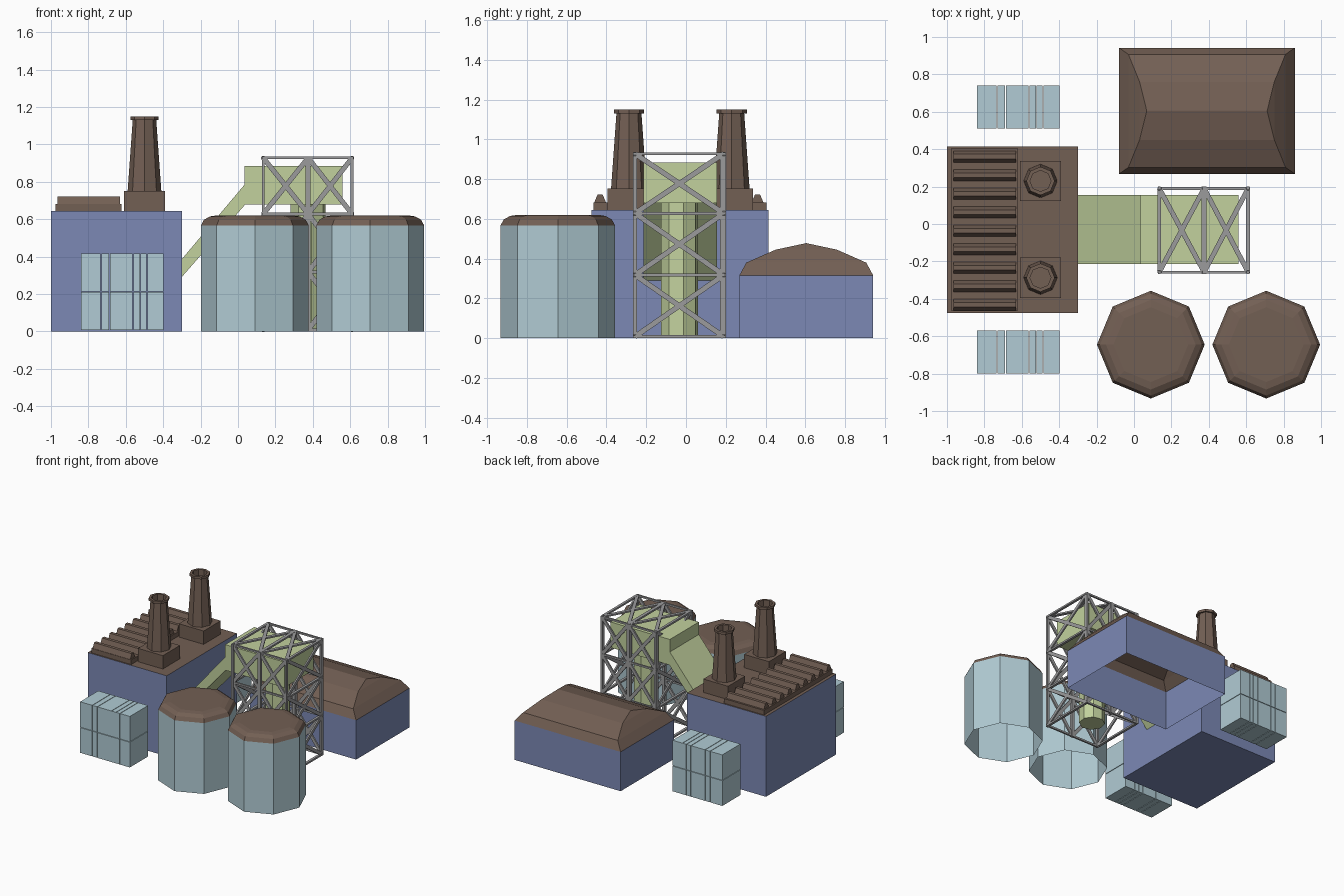
import bpy, bmesh, math
from mathutils import Vector, Matrix

default = bpy.data.objects.get("Cube")
if default:
    bpy.data.objects.remove(default, do_unlink=True)


def material(name, rgb):
    m = bpy.data.materials.new(name)
    m.use_nodes = True
    m.diffuse_color = (*rgb, 1)
    m.node_tree.nodes["Principled BSDF"].inputs["Base Color"].default_value = (*rgb, 1)
    return m


BLUE = material("wall blue", (0.20, 0.25, 0.46))
PALE = material("pale blue metal", (0.44, 0.60, 0.66))
GREEN = material("pale green", (0.54, 0.64, 0.34))
BROWN = material("roof brown", (0.17, 0.115, 0.088))
GREY = material("steel grey", (0.33, 0.33, 0.335))


def finish(name, bm, *mats, rule=None, fix=True):
    if fix:
        bmesh.ops.recalc_face_normals(bm, faces=bm.faces)
    bm.normal_update()
    if rule:
        for f in bm.faces:
            f.material_index = int(rule(f))
    mesh = bpy.data.meshes.new(name)
    bm.to_mesh(mesh)
    bm.free()
    for m in mats:
        mesh.materials.append(m)
    obj = bpy.data.objects.new(name, mesh)
    bpy.context.collection.objects.link(obj)
    return obj


def add_box(bm, lo, hi):
    lo, hi = Vector(lo), Vector(hi)
    mat = Matrix.Translation((lo + hi) / 2) @ Matrix.Diagonal((*(hi - lo), 1))
    bmesh.ops.create_cube(bm, size=1, matrix=mat)


def add_loft(bm, rings, cap_start=False, cap_end=False):
    """Skin a list of equally long point rings."""
    loops = [[bm.verts.new(p) for p in ring] for ring in rings]
    n = len(loops[0])
    for a, b in zip(loops, loops[1:]):
        for i in range(n):
            j = (i + 1) % n
            bm.faces.new((a[i], a[j], b[j], b[i]))
    if cap_start:
        bm.faces.new(loops[0][::-1])
    if cap_end:
        bm.faces.new(loops[-1])


def circle(cx, cy, r, z, turn=0.0, n=8):
    angles = [turn + math.tau * i / n for i in range(n)]
    return [(cx + r * math.cos(a), cy + r * math.sin(a), z) for a in angles]


def rect(x0, x1, y0, y1, z):
    return [(x0, y0, z), (x1, y0, z), (x1, y1, z), (x0, y1, z)]


def add_bar(bm, a, b, across, width, depth):
    """Rectangular bar from a to b; depth runs along the across direction."""
    a, b = Vector(a), Vector(b)
    d = (b - a).normalized()
    u = Vector(across)
    v = d.cross(u).normalized()
    mat = Matrix((u, v, d)).transposed().to_4x4()
    mat = Matrix.Translation((a + b) / 2) @ mat @ Matrix.Diagonal((depth, width, (b - a).length, 1))
    bmesh.ops.create_cube(bm, size=1, matrix=mat)


# Main hall
bm = bmesh.new()
add_box(bm, (-1, -0.475, 0), (-0.3, 0.415, 0.645))
finish("main_hall", bm, BLUE, BROWN, rule=lambda f: f.normal.z > 0.5)

# Ribbed roof vent: a slab with trapezoid ridges
bm = bmesh.new()
add_box(bm, (-0.975, -0.465, 0.645), (-0.622, 0.405, 0.682))
RIDGES = 9
for i in range(RIDGES):
    y = -0.432 + i * 0.792 / (RIDGES - 1)
    add_loft(bm, [rect(-0.965, -0.632, y - 0.03, y + 0.03, 0.682),
                  rect(-0.965, -0.632, y - 0.013, y + 0.013, 0.722)], True, True)
finish("roof_vent", bm, BROWN)

# Chimneys on square plinths
for side, y in (("back", 0.23), ("front", -0.287)):
    bm = bmesh.new()
    add_box(bm, (-0.61, y - 0.108, 0.645), (-0.39, y + 0.108, 0.752))
    finish("chimney_plinth_" + side, bm, BROWN)
    bm = bmesh.new()
    profile = [(0.09, 0.752), (0.063, 1.13), (0.076, 1.13), (0.076, 1.15),
               (0.056, 1.15), (0.056, 1.0)]
    add_loft(bm, [circle(-0.5, y, r, z) for r, z in profile], False, True)
    finish("chimney_" + side, bm, BROWN, fix=False)

# Slatted containers beside the hall, two rows of panels each
for side, y in (("back", 0.51), ("front", -0.8)):
    bm = bmesh.new()
    x, gap = -0.84, 0.004
    for width in (0.11, 0.045, 0.125, 0.04, 0.035, 0.09):
        for z0, z1 in ((0.008, 0.21), (0.214, 0.417)):
            add_box(bm, (x, y, z0), (x + width - gap, y + 0.23, z1))
        x += width
    finish("container_" + side, bm, PALE)

# Storage tanks with rounded caps
for side, x in (("right", 0.09), ("left", 0.707)):
    bm = bmesh.new()
    profile = [(0.288, 0), (0.288, 0.567), (0.272, 0.597), (0.24, 0.615), (0.2, 0.621)]
    add_loft(bm, [circle(x, -0.645, r, z) for r, z in profile], False, True)
    top = max(bm.faces, key=lambda f: f.calc_center_median().z)
    bmesh.ops.poke(bm, faces=[top], offset=0.004)
    finish("tank_" + side, bm, PALE, BROWN, fix=False,
           rule=lambda f: f.calc_center_median().z > 0.5)

# Shed with a curved hipped roof
bm = bmesh.new()
add_loft(bm, [rect(-0.08, 0.86, 0.268, 0.942, 0),
              rect(-0.08, 0.86, 0.268, 0.942, 0.315),
              rect(-0.03, 0.81, 0.303, 0.907, 0.38),
              rect(0.03, 0.75, 0.45, 0.76, 0.445),
              rect(0.068, 0.712, 0.604, 0.606, 0.478)], False, True)
finish("shed", bm, BLUE, BROWN, fix=False,
       rule=lambda f: f.calc_center_median().z > 0.32)

# Conveyor: sloped chute into an overhead housing
bm = bmesh.new()
side_profile = [(-0.31, 0.28), (0.04, 0.68), (0.56, 0.68), (0.56, 0.885),
                (0.035, 0.885), (0.035, 0.785), (-0.31, 0.375)]
add_loft(bm, [[(x, y, z) for x, z in side_profile] for y in (-0.213, 0.155)], True, True)
finish("conveyor_housing", bm, GREEN)

# Octagonal lift shaft below the housing
bm = bmesh.new()
add_loft(bm, [circle(0.375, -0.032, 0.095, z, 0.2) for z in (0.015, 0.69)], True, True)
finish("lift_shaft", bm, GREEN)

# Lattice tower round the shaft
X0, XM, X1, Y0, Y1 = 0.135, 0.375, 0.61, -0.257, 0.19
LEVELS = (0.008, 0.318, 0.628, 0.928)
EX, EY, EZ = (1, 0, 0), (0, 1, 0), (0, 0, 1)
bm = bmesh.new()


def cross(a, b, c, d, across):
    """Crossed braces between opposite corners of a bay."""
    add_bar(bm, a, c, across, 0.026, 0.012)
    add_bar(bm, b, d, across, 0.026, 0.012)


for y in (Y0, Y1):
    for x in (X0, XM, X1):
        w = 0.026 if x == XM else 0.016
        add_box(bm, (x - w / 2, y - 0.02 + 0.01 * (y == Y0), 0),
                (x + w / 2, y + 0.01, 0.935))
    for z in LEVELS:
        add_bar(bm, (X0, y, z), (X1, y, z), EY, 0.014, 0.014)
for x in (X0, X1):
    for z in LEVELS:
        add_bar(bm, (x, Y0, z), (x, Y1, z), EX, 0.014, 0.02)
add_bar(bm, (XM, Y0, LEVELS[-1]), (XM, Y1, LEVELS[-1]), EX, 0.014, 0.026)
for z0, z1 in zip(LEVELS, LEVELS[1:]):
    for x in (X0, X1):
        cross((x, Y0, z0), (x, Y1, z0), (x, Y1, z1), (x, Y0, z1), EX)
    for xa, xb in ((X0, XM), (XM, X1)):
        for y in (Y0, Y1):
            cross((xa, y, z0), (xb, y, z0), (xb, y, z1), (xa, y, z1), EY)
for xa, xb in ((X0, XM), (XM, X1)):
    z = LEVELS[-1]
    cross((xa, Y0, z), (xb, Y0, z), (xb, Y1, z), (xa, Y1, z), EZ)
finish("lattice_tower", bm, GREY)
